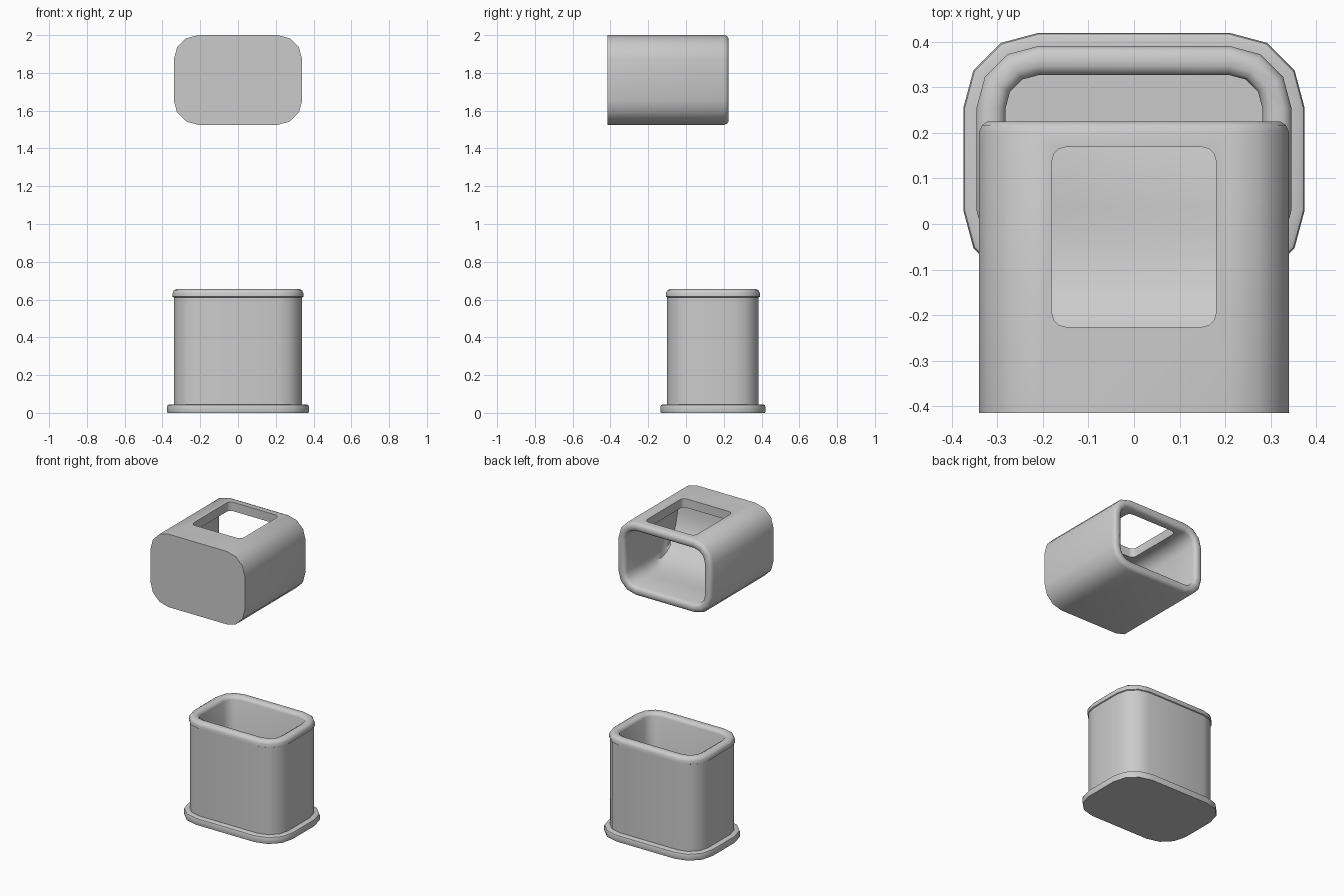
import bpy, bmesh, math

if "Cube" in bpy.data.objects:
    bpy.data.objects.remove(bpy.data.objects["Cube"])


def rounded_rect(hx, hy, r, seg=3):
    pts = []
    for k, (sx, sy) in enumerate([(1, 1), (-1, 1), (-1, -1), (1, -1)]):
        for i in range(seg + 1):
            a = math.radians(90) * (k + i / seg)
            pts.append((sx * (hx - r) + r * math.cos(a), sy * (hy - r) + r * math.sin(a)))
    return pts


def loft(name, hx, hy, r, profile, place):
    """Capped loft of rounded rectangles; profile = (inset, distance)."""
    bm = bmesh.new()
    rings = []
    for inset, d in profile:
        rings.append([bm.verts.new(place(u, v, d, inset))
                      for u, v in rounded_rect(hx - inset, hy - inset, r - inset)])
    n = len(rings[0])
    for a, b in zip(rings, rings[1:]):
        for i in range(n):
            j = (i + 1) % n
            bm.faces.new((a[i], a[j], b[j], b[i]))
    bm.faces.new(rings[0][::-1])
    bm.faces.new(rings[-1])
    bmesh.ops.recalc_face_normals(bm, faces=bm.faces)
    me = bpy.data.meshes.new(name)
    bm.to_mesh(me)
    bm.free()
    ob = bpy.data.objects.new(name, me)
    bpy.context.collection.objects.link(ob)
    return ob


def activate(ob):
    bpy.ops.object.select_all(action='DESELECT')
    ob.select_set(True)
    bpy.context.view_layer.objects.active = ob


def smooth(ob):
    activate(ob)
    bpy.ops.object.shade_smooth_by_angle(angle=math.radians(40))


# Lower bin: base flange, wall, rolled rim, inner wall and floor
def upright(u, v, d, inset):
    return (u, v + 0.1425, d)


bin_profile = [(-0.033, 0), (-0.035, 0.006), (-0.035, 0.033), (-0.032, 0.041), (-0.024, 0.045),
               (0, 0.045), (0, 0.612), (-0.006, 0.615), (-0.006, 0.634), (0, 0.647),
               (0.012, 0.655), (0.038, 0.655), (0.052, 0.647), (0.058, 0.634), (0.058, 0.05)]
smooth(loft("bin_body", 0.34, 0.2425, 0.13, bin_profile, upright))

# Upper hood: closed at the front, open at the back, floor curving up into a chute
MID, RAMP_Y, RAMP_LEN, RAMP_H = 1.7625, 0.04, 0.36, 0.345


def sideways(u, v, d, inset):
    z = MID + v
    if inset > 0.05 and d < RAMP_Y:
        t = min(1, (RAMP_Y - d) / RAMP_LEN)
        z = max(z, 1.585 + RAMP_H * (1 - max(0, 1 - t ** 2.5) ** 0.4))
    return (u, d, z)


hood_profile = [(0, -0.415), (0, 0.203), (0.006, 0.217), (0.018, 0.225), (0.04, 0.225),
                (0.052, 0.217), (0.058, 0.203), (0.058, RAMP_Y)]
hood_profile += [(0.058, RAMP_Y - RAMP_LEN * math.sin(math.radians(90) * i / 9)) for i in range(1, 10)]
hood = loft("hood", 0.34, 0.2375, 0.13, hood_profile, sideways)

# Rounded opening through the top of the hood
cutter = loft("opening_cutter", 0.18, 0.1975, 0.03, [(0, 1.86), (0, 2.1)],
              lambda u, v, d, inset: (u, v - 0.0285, d))
cutter.hide_render = True
activate(hood)
mod = hood.modifiers.new("opening", 'BOOLEAN')
mod.operation = 'DIFFERENCE'
mod.solver = 'EXACT'
mod.object = cutter
bpy.ops.object.modifier_apply(modifier=mod.name)
bpy.data.objects.remove(cutter)
smooth(hood)
